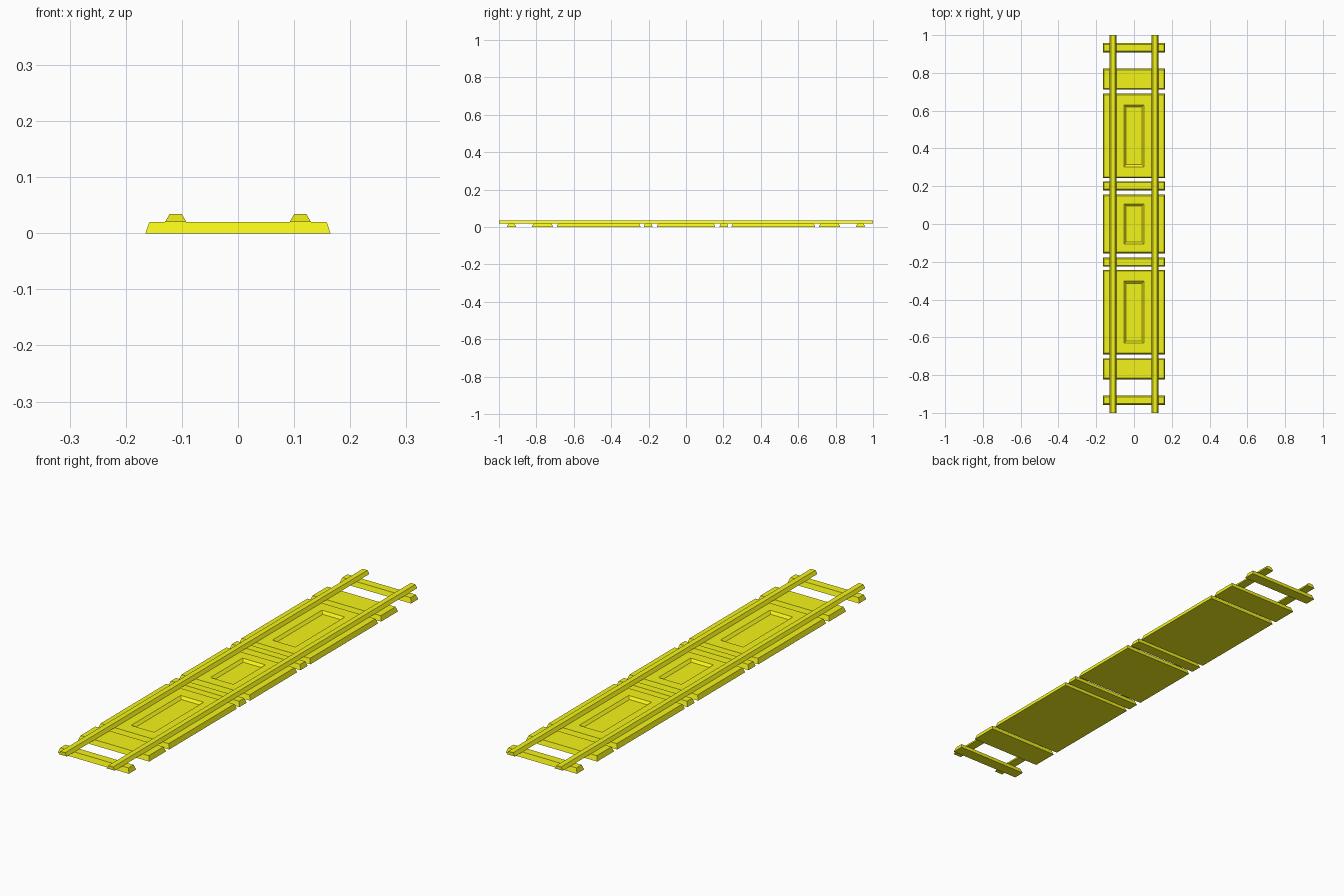
import bpy

if "Cube" in bpy.data.objects:
    bpy.data.objects.remove(bpy.data.objects["Cube"])

yellow = bpy.data.materials.new("yellow")
yellow.diffuse_color = (0.9, 0.9, 0.01, 1)
yellow.use_nodes = True
yellow.node_tree.nodes["Principled BSDF"].inputs["Base Color"].default_value = yellow.diffuse_color


def make_object(name, verts, faces):
    mesh = bpy.data.meshes.new(name)
    mesh.from_pydata(verts, [], faces)
    mesh.materials.append(yellow)
    obj = bpy.data.objects.new(name, mesh)
    bpy.context.collection.objects.link(obj)
    return obj


def stacked_block(name, y, rings):
    """Closed solid through rectangular rings (half x, half y, z)."""
    verts, faces = [], [(3, 2, 1, 0)]
    for hx, hy, z in rings:
        verts += [(sx * hx, y + sy * hy, z)
                  for sx, sy in ((-1, -1), (1, -1), (1, 1), (-1, 1))]
    for r in range(len(rings) - 1):
        for i in range(4):
            a, b = r * 4 + i, r * 4 + (i + 1) % 4
            faces.append((a, b, b + 4, a + 4))
    n = len(verts)
    faces.append((n - 4, n - 3, n - 2, n - 1))
    return make_object(name, verts, faces)


HALF_W, TOP, SLOPE = 0.165, 0.02, 0.007


def slab(name, y, half_len, recess=0):
    rings = [(HALF_W, half_len, 0),
             (HALF_W - SLOPE, half_len - SLOPE, TOP)]
    if recess:
        rings += [(0.053, recess, TOP), (0.042, recess - 0.011, TOP - 0.01)]
    stacked_block(name, y, rings)


# Sleepers and recessed slabs, mirrored front to back
slab("middle_slab", 0, 0.156, 0.106)
for side, s in (("front", -1), ("back", 1)):
    slab(side + "_inner_sleeper", s * 0.202, 0.024)
    slab(side + "_large_slab", s * 0.467, 0.224, 0.164)
    slab(side + "_wide_sleeper", s * 0.767, 0.056)
    slab(side + "_end_sleeper", s * 0.933, 0.024)

# Rails: trapezoid profile running the full length
profile = [(-0.019, TOP), (0.019, TOP), (0.011, 0.034), (-0.011, 0.034)]
for side, s in (("left", -1), ("right", 1)):
    verts = [(s * 0.111 + x, y, z) for y in (-1, 1) for x, z in profile]
    faces = [(0, 1, 2, 3), (7, 6, 5, 4)]
    faces += [(i, i + 4, (i + 1) % 4 + 4, (i + 1) % 4) for i in range(4)]
    make_object(side + "_rail", verts, faces)
